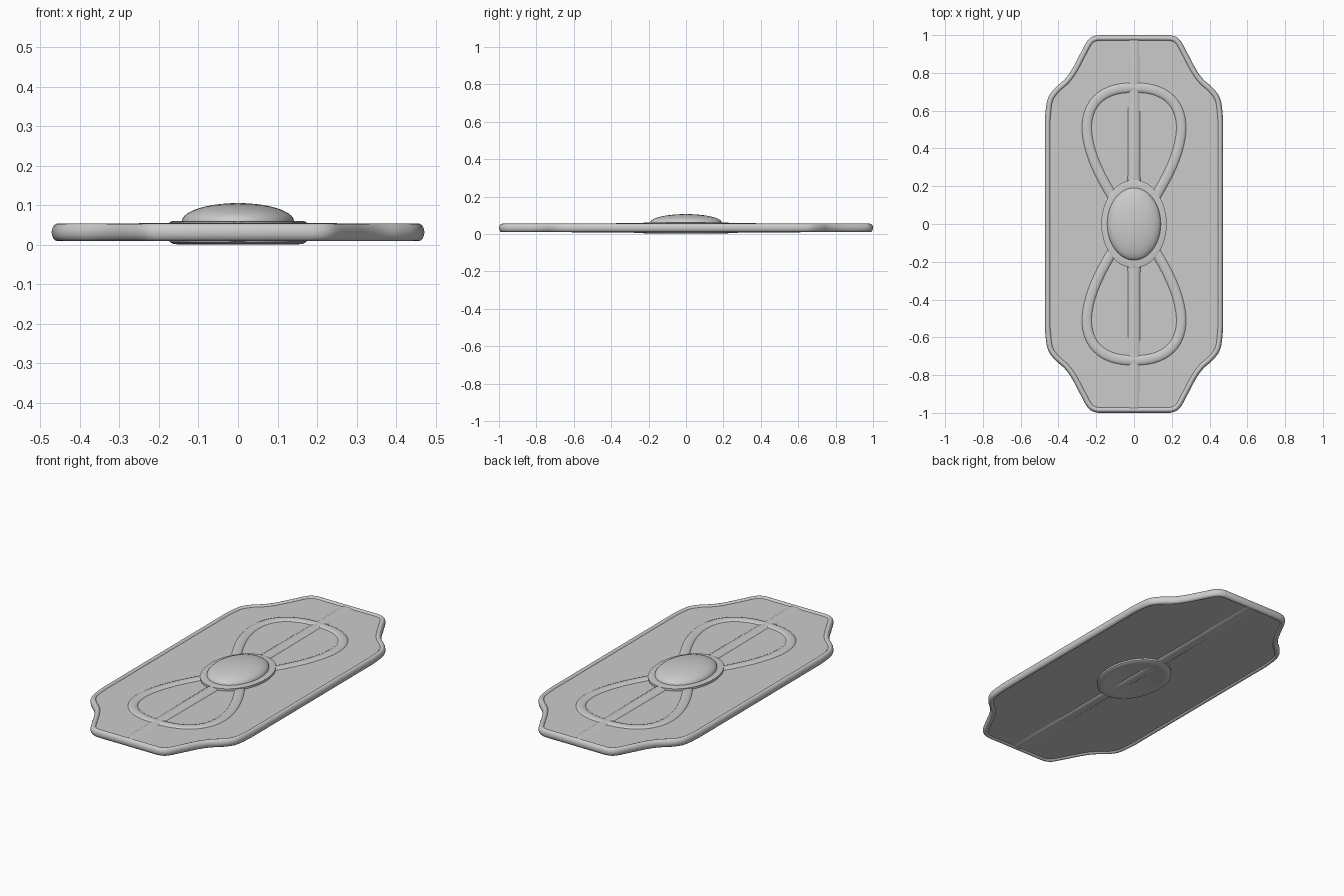
import bpy, bmesh, math
from mathutils import Vector

cube = bpy.data.objects.get("Cube")
if cube:
    bpy.data.objects.remove(cube)

# Single plain grey
grey = bpy.data.materials.new("plain_grey")
grey.use_nodes = True
colour = (0.6, 0.6, 0.6, 1)
grey.diffuse_color = colour
grey.node_tree.nodes["Principled BSDF"].inputs["Base Color"].default_value = colour


def finish(name, bm, angle=40):
    bmesh.ops.recalc_face_normals(bm, faces=bm.faces)
    mesh = bpy.data.meshes.new(name)
    bm.to_mesh(mesh)
    bm.free()
    mesh.materials.append(grey)
    obj = bpy.data.objects.new(name, mesh)
    bpy.context.collection.objects.link(obj)
    bpy.ops.object.select_all(action='DESELECT')
    obj.select_set(True)
    bpy.context.view_layer.objects.active = obj
    bpy.ops.object.shade_smooth_by_angle(angle=math.radians(angle))
    return obj


def bridge(bm, rings, closed):
    n = len(rings[0])
    pairs = list(zip(rings, rings[1:]))
    if closed:
        pairs.append((rings[-1], rings[0]))
    else:
        bm.faces.new(rings[0])
        bm.faces.new(rings[-1])
    for a, b in pairs:
        for i in range(n):
            j = (i + 1) % n
            bm.faces.new((a[i], a[j], b[j], b[i]))


def sweep(name, path, size, closed=True, sides=16):
    """Sweep an elliptical section along a level path; size(p) = half width, half height."""
    bm, rings, n = bmesh.new(), [], len(path)
    for i, p in enumerate(path):
        before = path[i - 1] if closed or i else p
        after = path[(i + 1) % n] if closed or i < n - 1 else p
        t = (after - before).normalized()
        side = Vector((t.y, -t.x, 0))
        w, h = size(p)
        angles = [2 * math.pi * k / sides for k in range(sides)]
        rings.append([bm.verts.new(p + side * w * math.cos(a) + Vector((0, 0, h * math.sin(a))))
                      for a in angles])
    bridge(bm, rings, closed)
    return finish(name, bm)


def smooth_points(pts, steps=5):
    """Catmull-Rom curve through the points."""
    pts = [pts[0]] + pts + [pts[-1]]
    out = []
    for a, b, c, d in zip(pts, pts[1:], pts[2:], pts[3:]):
        for s in range(steps):
            t = s / steps
            out.append(0.5 * (2 * b + (c - a) * t + (2 * a - 5 * b + 4 * c - d) * t * t
                              + (3 * b - a - 3 * c + d) * t ** 3))
    return out + [pts[-1]]


# Outline: one quarter of the rim's centre line, mirrored all round
MID = 0.032
RIM_W, RIM_H = 0.016, 0.0225
quarter = [(0.19, 0.984), (0.23, 0.965), (0.275, 0.885), (0.315, 0.81), (0.355, 0.755),
           (0.41, 0.705), (0.444, 0.65), (0.456, 0.55)]
quarter = smooth_points([Vector((x, y, MID)) for x, y in quarter])
half = quarter + [Vector((p.x, -p.y, MID)) for p in reversed(quarter)]
outline = half + [Vector((-p.x, p.y, MID)) for p in reversed(half)]

# Flat panel
bm = bmesh.new()
bridge(bm, [[bm.verts.new((p.x, p.y, z)) for p in outline] for z in (0.017, 0.046)], False)
finish("panel", bm)

# Rounded rim
sweep("rim", outline, lambda p: (RIM_W, RIM_H))

# Raised figure-eight band
loops = []
for i in range(96):
    t = 2 * math.pi * (i + 0.5) / 96
    s = math.sin(2 * t)
    loops.append(Vector((0.25 * math.copysign(abs(s) ** 0.85, s), 0.722 * math.sin(t), 0.044)))
sweep("loop_band", loops, lambda p: (0.027, 0.011), sides=12)

# Central spine, swelling towards the middle
spine = [Vector((0, -0.975 + 1.95 * i / 24, MID)) for i in range(25)]
sweep("spine", spine, lambda p: (0.04, 0.028 - 0.008 * abs(p.y)), closed=False, sides=12)

# Oval boss: domed top, flanged edge, dished underside
profile = [(0.173, 0.008), (0.173, 0.058), (0.168, 0.06), (0.142, 0.06)]
profile += [(0.142 * math.cos(a), 0.06 + 0.046 * math.sin(a))
            for a in [math.pi / 2 * k / 10 for k in range(1, 10)]] + [(0.003, 0.106)]
dish = [(0.003, 0.014), (0.06, 0.013), (0.11, 0.008), (0.135, 0.003), (0.15, 0.001), (0.165, 0.003)]
bm = bmesh.new()
rings = []
for r, z in dish + profile:
    angles = [2 * math.pi * k / 48 for k in range(48)]
    rings.append([bm.verts.new((r * math.cos(a), 1.35 * r * math.sin(a), z)) for a in angles])
bridge(bm, rings, False)
finish("boss", bm)
